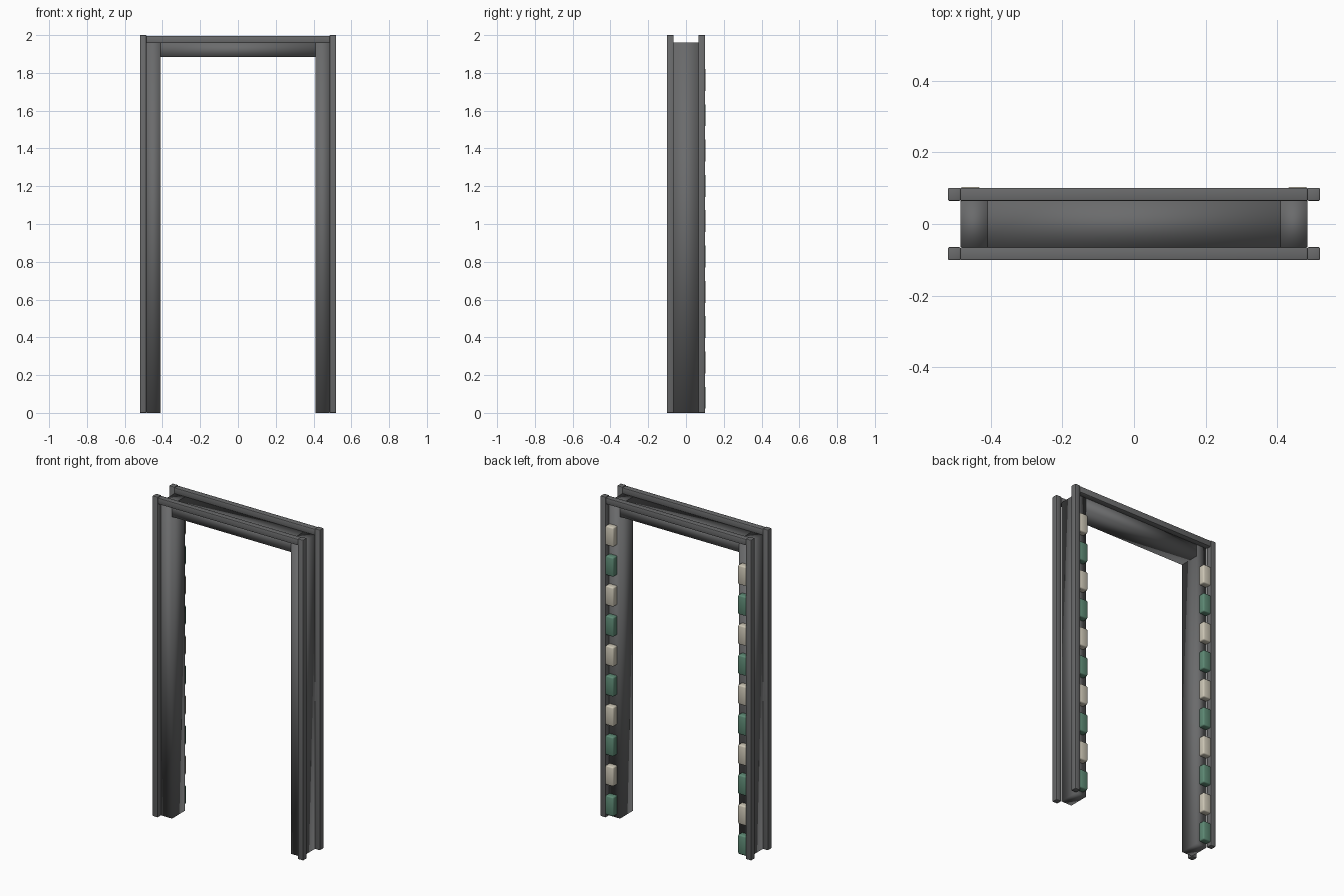
import bpy

cube = bpy.data.objects.get("Cube")
if cube:
    bpy.data.objects.remove(cube, do_unlink=True)


def material(name, rgb):
    mat = bpy.data.materials.new(name)
    mat.use_nodes = True
    colour = (*rgb, 1)
    mat.diffuse_color = colour
    mat.node_tree.nodes["Principled BSDF"].inputs["Base Color"].default_value = colour
    return mat


steel = material("dark grey steel", (0.145, 0.147, 0.15))
cream = material("cream lens", (0.6, 0.56, 0.46))
green = material("green lens", (0.11, 0.25, 0.175))


def box(name, low, high, mat, bevel=0):
    """Smooth-shaded box between two corners, with optional softened edges."""
    bpy.ops.mesh.primitive_cube_add(size=1)
    obj = bpy.context.object
    obj.name = name
    obj.location = [(a + b) / 2 for a, b in zip(low, high)]
    obj.scale = [b - a for a, b in zip(low, high)]
    bpy.ops.object.transform_apply(location=True, rotation=False, scale=True)
    obj.data.materials.append(mat)
    if bevel:
        mod = obj.modifiers.new("soft edges", "BEVEL")
        mod.width = bevel
        mod.segments = 2
    bpy.ops.object.shade_smooth()
    return obj


def side_box(name, side, x0, x1, y0, y1, z0, z1, mat, bevel=0):
    """Box given for the +x side, placed on either side."""
    xs = sorted((side * x0, side * x1))
    return box(name, (xs[0], y0, z0), (xs[1], y1, z1), mat, bevel)


INNER, MID, OUTER = 0.41, 0.485, 0.52
DEPTH, WEB = 0.101, 0.065
LAMPS, PITCH, LAMP_H = 10, 0.187, 0.12

for label, side in (("left", 1), ("right", -1)):
    # Jamb web between the corner posts
    side_box(f"{label}_jamb", side, INNER, MID, -WEB, WEB, 0, 1.96, steel)
    # Corner posts, front and back
    side_box(f"{label}_front_post", side, MID, OUTER, -DEPTH, -WEB, 0, 2, steel, 0.003)
    side_box(f"{label}_back_post", side, MID, OUTER, WEB, DEPTH, 0, 2, steel, 0.003)
    # Alternating indicator lamps up the back of the jamb
    for i in range(LAMPS):
        z = 0.02 + i * PITCH
        side_box(f"{label}_lamp_{i + 1}", side, 0.43, MID, WEB - 0.005, DEPTH + 0.003,
                 z, z + LAMP_H, cream if i % 2 else green, 0.007)

# Lintel and the two top rails
box("lintel", (-INNER, -WEB, 1.884), (INNER, WEB, 1.96), steel)
box("front_rail", (-MID, -DEPTH, 1.958), (MID, -WEB, 1.996), steel, 0.003)
box("back_rail", (-MID, WEB, 1.958), (MID, DEPTH, 1.996), steel, 0.003)
